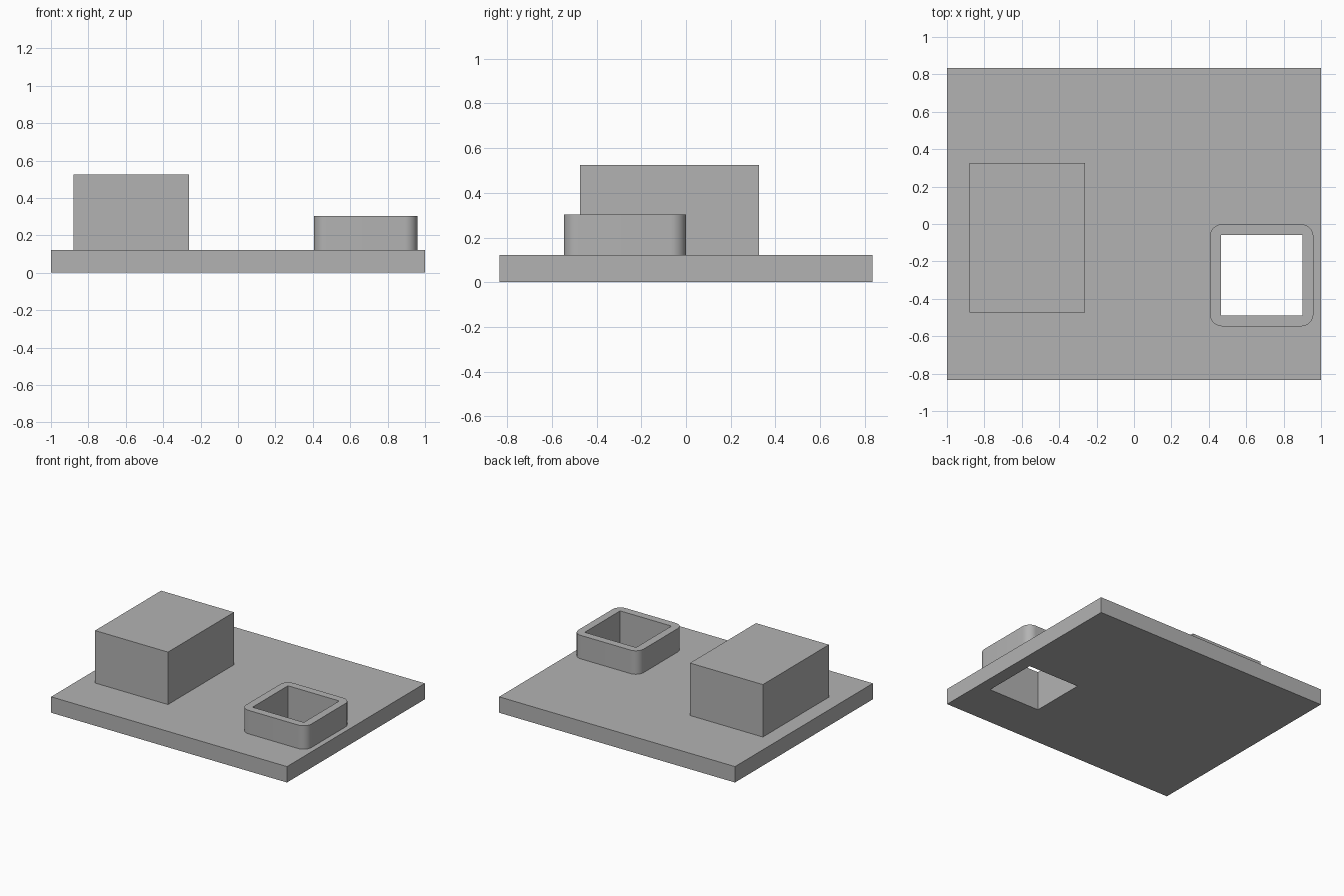
import bpy
import bmesh

cube = bpy.data.objects.get("Cube")
if cube:
    bpy.data.objects.remove(cube, do_unlink=True)

grey = bpy.data.materials.new("plain grey")
grey.use_nodes = True
grey.diffuse_color = (0.45, 0.45, 0.45, 1)
grey.node_tree.nodes["Principled BSDF"].inputs["Base Color"].default_value = (0.45, 0.45, 0.45, 1)


def box(name, low, high, corner_radius=0):
    """Box between two corners, optionally with rounded upright edges."""
    bm = bmesh.new()
    bmesh.ops.create_cube(bm, size=1)
    for v in bm.verts:
        v.co = [(a + b) / 2 + c * (b - a) for a, b, c in zip(low, high, v.co)]
    if corner_radius:
        upright = [e for e in bm.edges
                   if abs(e.verts[0].co.z - e.verts[1].co.z) > 0.01]
        bmesh.ops.bevel(bm, geom=upright, offset=corner_radius, segments=10,
                        profile=0.5, affect='EDGES')
    mesh = bpy.data.meshes.new(name)
    bm.to_mesh(mesh)
    bm.free()
    mesh.materials.append(grey)
    obj = bpy.data.objects.new(name, mesh)
    bpy.context.collection.objects.link(obj)
    return obj


def activate(obj):
    bpy.ops.object.select_all(action='DESELECT')
    obj.select_set(True)
    bpy.context.view_layer.objects.active = obj


PLATE_TOP = 0.122

# Base plate, solid block and rounded collar
base_plate = box("base_plate", (-1, -0.835, 0), (1, 0.835, PLATE_TOP))
block = box("block", (-0.88, -0.474, PLATE_TOP), (-0.262, 0.326, 0.524))
collar = box("collar", (0.406, -0.547, PLATE_TOP), (0.959, -0.001, 0.302), 0.066)

# Square opening through the collar and the plate
cutter = box("opening_cutter", (0.465, -0.488, -0.2), (0.9, -0.059, 0.6))
cutter.hide_render = True
for part in (base_plate, collar):
    cut = part.modifiers.new("opening", 'BOOLEAN')
    cut.operation = 'DIFFERENCE'
    cut.solver = 'EXACT'
    cut.object = cutter
    activate(part)
    bpy.ops.object.modifier_apply(modifier=cut.name)
bpy.data.objects.remove(cutter, do_unlink=True)

# Smooth the collar's rounded corners only
activate(collar)
bpy.ops.object.shade_smooth_by_angle()
